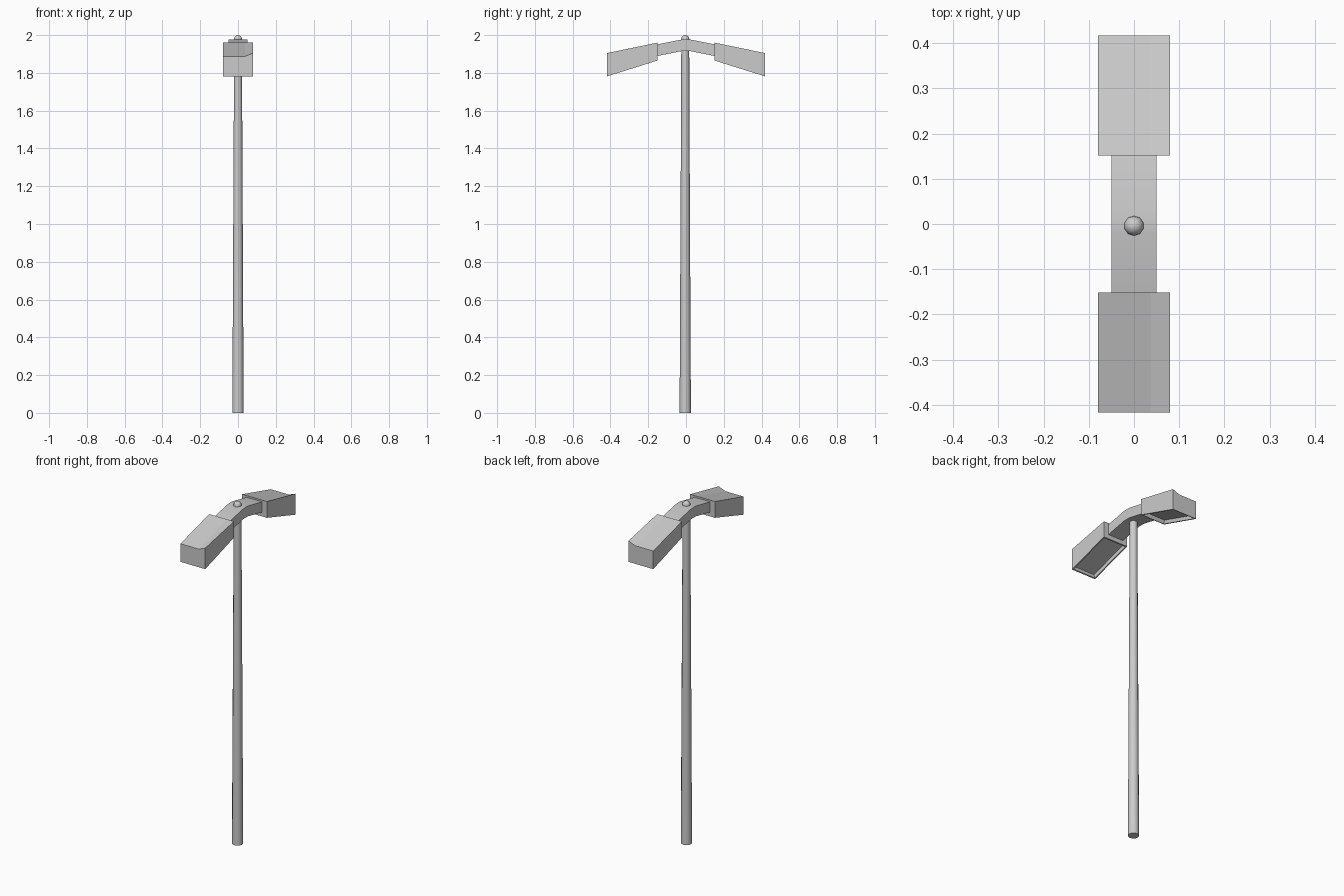
import bpy, bmesh, math

if "Cube" in bpy.data.objects:
    bpy.data.objects.remove(bpy.data.objects["Cube"])

CY = -0.004  # pole axis offset in y


def make_object(name, bm, smooth=True):
    bmesh.ops.recalc_face_normals(bm, faces=bm.faces)
    me = bpy.data.meshes.new(name)
    bm.to_mesh(me)
    bm.free()
    ob = bpy.data.objects.new(name, me)
    bpy.context.collection.objects.link(ob)
    if smooth:
        bpy.ops.object.select_all(action='DESELECT')
        ob.select_set(True)
        bpy.context.view_layer.objects.active = ob
        bpy.ops.object.shade_smooth_by_angle(angle=math.radians(40))
    return ob


def loft(bm, rings):
    """Skin closed rings of points and cap both ends."""
    vs = [[bm.verts.new(p) for p in r] for r in rings]
    n = len(vs[0])
    for a, b in zip(vs, vs[1:]):
        for i in range(n):
            j = (i + 1) % n
            bm.faces.new((a[i], a[j], b[j], b[i]))
    bm.faces.new(vs[0])
    bm.faces.new(vs[-1])


# Tapered pole with a straight upper section
bm = bmesh.new()
SIDES = 12
loft(bm, [[(r * math.cos(2 * math.pi * i / SIDES),
            CY + r * math.sin(2 * math.pi * i / SIDES), z) for i in range(SIDES)]
          for z, r in ((0, 0.03), (1.65, 0.022), (1.94, 0.021))])
make_object("pole", bm)

# Bent crossbar on top of the pole
bm = bmesh.new()
loft(bm, [[(-0.05, y, z - 0.061), (0.05, y, z - 0.061), (0.05, y, z), (-0.05, y, z)]
          for y, z in ((-0.155, 1.950), (-0.02, 1.977), (0.02, 1.977), (0.155, 1.950))])
make_object("crossbar", bm)

# Small sensor ball
bm = bmesh.new()
bmesh.ops.create_uvsphere(bm, u_segments=10, v_segments=8, radius=0.022)
bmesh.ops.translate(bm, verts=bm.verts, vec=(0, CY, 1.978))
make_object("sensor_ball", bm)


def lamp_head(name, s):
    """Wedge-shaped housing with a lifted top corner and a recessed underside."""
    bm = bmesh.new()
    W, yi, yo = 0.08, 0.152 * s, 0.417 * s
    loft(bm, [
        [(-W, yi, 1.865), (W, yi, 1.865), (W, yi, 1.96), (0.037, yi, 1.96), (-W, yi, 1.96)],
        [(-W, yo, 1.782), (W, yo, 1.782), (W, yo, 1.905), (0.037, yo, 1.888), (-W, yo, 1.888)],
    ])
    bmesh.ops.recalc_face_normals(bm, faces=bm.faces)
    under = min(bm.faces, key=lambda f: f.normal.z)
    bmesh.ops.inset_region(bm, faces=[under], thickness=0.01)
    bmesh.ops.inset_region(bm, faces=[under], thickness=0.004, depth=-0.02)
    make_object(name, bm, smooth=False)


for side, sign in (("front", -1), ("back", 1)):
    lamp_head(side + "_lamp_head", sign)
